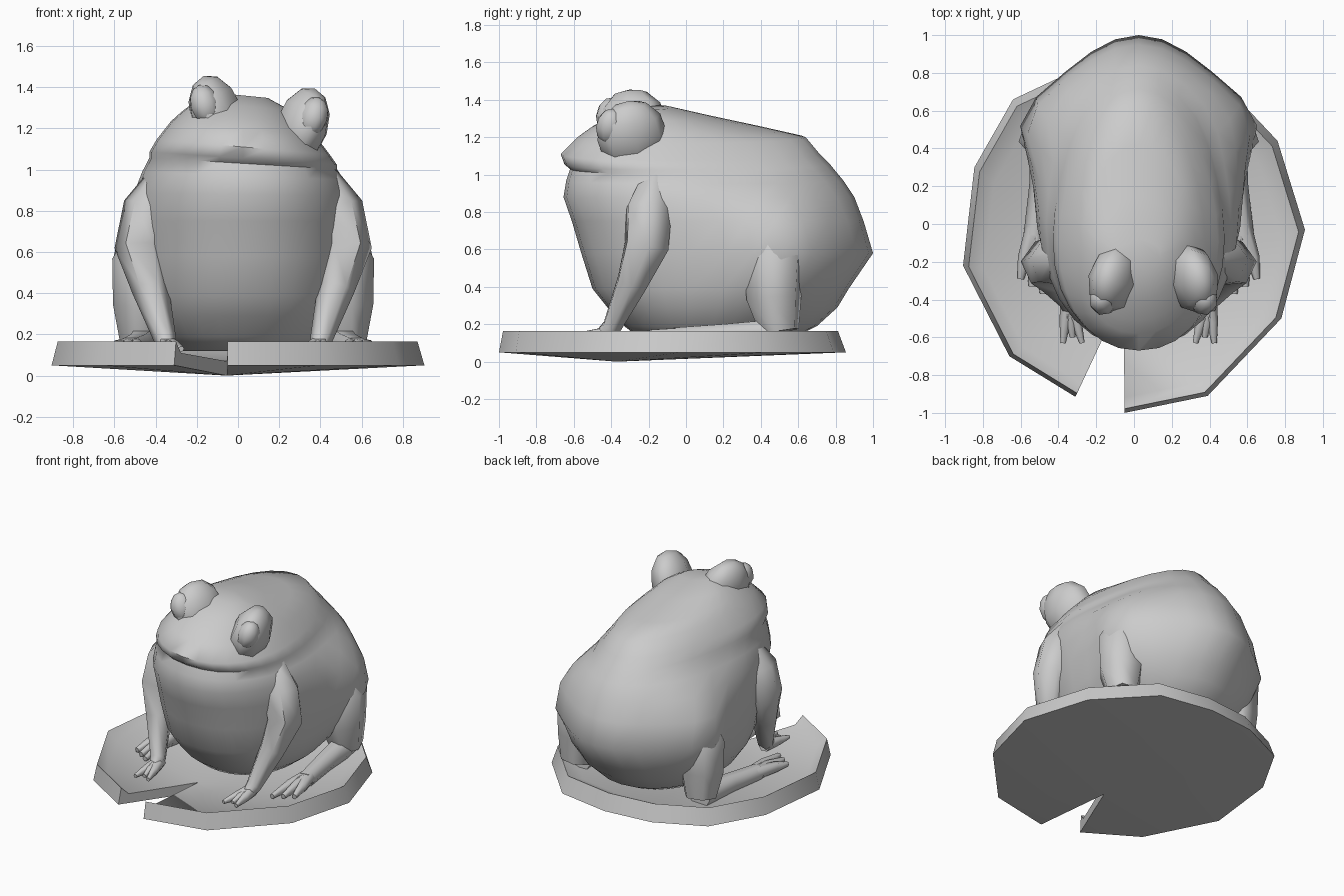
import bpy, bmesh
from math import sin, cos, pi, exp, radians, copysign
from mathutils import Vector

if "Cube" in bpy.data.objects:
    bpy.data.objects.remove(bpy.data.objects["Cube"])

grey = bpy.data.materials.new("plain_grey")
grey.use_nodes = True
grey.diffuse_color = (0.6, 0.6, 0.6, 1)
grey.node_tree.nodes["Principled BSDF"].inputs["Base Color"].default_value = (0.6, 0.6, 0.6, 1)

MID = 0.025   # the animal sits slightly to its left of the pad centre


def finish(obj, angle=60):
    obj.data.materials.clear()
    obj.data.materials.append(grey)
    bpy.ops.object.select_all(action='DESELECT')
    obj.select_set(True)
    bpy.context.view_layer.objects.active = obj
    bpy.ops.object.shade_smooth_by_angle(angle=radians(angle))
    return obj


def from_bmesh(name, bm, angle):
    bmesh.ops.recalc_face_normals(bm, faces=bm.faces)
    mesh = bpy.data.meshes.new(name)
    bm.to_mesh(mesh)
    bm.free()
    obj = bpy.data.objects.new(name, mesh)
    bpy.context.collection.objects.link(obj)
    return finish(obj, angle)


def limb(name, side, points):
    """Tapered tube through (x, y, z, radius) points, mirrored by side."""
    curve = bpy.data.curves.new(name, 'CURVE')
    curve.dimensions = '3D'
    curve.bevel_depth = 1
    curve.bevel_resolution = 1
    curve.use_fill_caps = True
    spline = curve.splines.new('POLY')
    spline.points.add(len(points) - 1)
    for p, (x, y, z, r) in zip(spline.points, points):
        p.co = (MID + side * x, y, z, 1)
        p.radius = r
    obj = bpy.data.objects.new(name, curve)
    bpy.context.collection.objects.link(obj)
    bpy.ops.object.select_all(action='DESELECT')
    obj.select_set(True)
    bpy.context.view_layer.objects.active = obj
    bpy.ops.object.convert(target='MESH')
    return finish(bpy.context.object)


def ball(name, centre, radii, rot):
    bpy.ops.mesh.primitive_uv_sphere_add(segments=8, ring_count=6,
                                         location=centre, rotation=rot)
    obj = bpy.context.object
    obj.name = name
    obj.scale = radii
    return finish(obj)


def power(value, p):
    return copysign(abs(value) ** p, value)


# Body: horizontal rings of (height, front y, widest y, back y, half width)
RINGS = [
    (0.12, -0.24, 0.15, 0.56, 0.32),
    (0.19, -0.33, 0.15, 0.70, 0.41),
    (0.29, -0.42, 0.17, 0.81, 0.48),
    (0.39, -0.50, 0.20, 0.87, 0.52),
    (0.58, -0.56, 0.22, 1.00, 0.55),
    (0.75, -0.61, 0.18, 0.95, 0.55),
    (0.88, -0.655, 0.08, 0.90, 0.53),
    (0.97, -0.64, 0.00, 0.84, 0.49),
    (1.03, -0.62, -0.05, 0.79, 0.455),
    (1.055, -0.65, -0.08, 0.77, 0.455),
    (1.11, -0.67, -0.10, 0.715, 0.42),
    (1.20, -0.58, -0.08, 0.64, 0.35),
    (1.25, -0.51, -0.10, 0.42, 0.30),
    (1.31, -0.40, -0.12, 0.14, 0.23),
    (1.36, -0.26, -0.16, -0.08, 0.12),
]
SIDES = 28
bm = bmesh.new()
loops = []
for z, front, wide, back, half in RINGS:
    lean = min(max((z - 0.85) / 0.3, 0), 1) * 0.1   # head rolls to one side
    loop = []
    for i in range(SIDES):
        a = 2 * pi * i / SIDES
        c, s = cos(a), sin(a)
        if s > 0:      # rump narrows to a point
            x, y = half * c, wide + power(s, 1.15) * (back - wide)
        else:          # chest and mouth are fuller
            x, y = half * power(c, 0.92), wide + power(s, 0.92) * (wide - front)
        # haunches swell out of the body
        swell = 0.14 * exp(-((y - 0.57) / 0.22) ** 2 - ((z - 0.6) / 0.33) ** 2)
        x += swell * max(-1, min(1, 3 * c))
        loop.append(bm.verts.new((MID + x, y, z - lean * x)))
    loops.append(loop)
for low, high in zip(loops, loops[1:]):
    for i in range(SIDES):
        j = (i + 1) % SIDES
        bm.faces.new((low[i], low[j], high[j], high[i]))
bm.faces.new(loops[0][::-1])
bm.faces.new(loops[-1])
from_bmesh("body", bm, 60)

# Eyes: a lump rising from the head, with an eyeball set into its front
for side, name, c in ((-1, "right", Vector((-0.105, -0.29, 1.27))),
                      (1, "left", Vector((0.31, -0.29, 1.21)))):
    ball(name + "_eye_lump", c, (0.13, 0.19, 0.195), (0.15, side * 0.3, side * 0.25))
    ball(name + "_eyeball", c + Vector((side * 0.055, -0.11, 0.045)),
         (0.075, 0.085, 0.1), (0, side * 0.3, side * 0.3))

# Legs, built for both sides
for side, name in ((-1, "right"), (1, "left")):
    limb(name + "_front_leg", side, [
        (0.38, -0.17, 0.97, 0.08), (0.45, -0.20, 0.81, 0.135), (0.495, -0.21, 0.62, 0.13),
        (0.45, -0.29, 0.42, 0.09), (0.38, -0.40, 0.18, 0.055), (0.365, -0.46, 0.13, 0.04)])
    for k in (-1, 0, 1):
        limb(name + "_finger", side, [
            (0.37, -0.40, 0.15, 0.045), (0.36 + 0.03 * k, -0.52, 0.14, 0.03),
            (0.35 + 0.05 * k, -0.63 + 0.03 * (k == 0), 0.13, 0.014)])
    limb(name + "_hind_leg", side, [
        (0.44, 0.46, 0.72, 0.10), (0.47, 0.47, 0.55, 0.17), (0.48, 0.47, 0.34, 0.155),
        (0.49, 0.50, 0.16, 0.11)])
    limb(name + "_hind_foot", side, [
        (0.48, 0.50, 0.15, 0.09), (0.51, 0.20, 0.14, 0.07), (0.55, -0.06, 0.13, 0.06)])
    for k in (-1, 0, 1):
        limb(name + "_toe", side, [
            (0.54, 0.02, 0.14, 0.05), (0.56 + 0.045 * k, -0.18, 0.14, 0.036),
            (0.565 + 0.06 * k, -0.33 + 0.04 * k, 0.125, 0.018)])

# Lily pad: raised rim, sunken floor and a wedge cut at the front
OUTLINE = [(-0.05, -1.0), (0.39, -0.91), (0.78, -0.5), (0.905, -0.03), (0.76, 0.44),
           (0.43, 0.79), (0.05, 0.855), (-0.3, 0.82), (-0.64, 0.66), (-0.845, 0.3),
           (-0.905, -0.22), (-0.66, -0.7), (-0.31, -0.915)]
bm = bmesh.new()
notch = Vector((-0.055, -0.37))
hub_low = bm.verts.new((notch.x, notch.y, 0))
hub_high = bm.verts.new((notch.x, notch.y, 0.07))
columns = []
for x, y in OUTLINE:
    columns.append([bm.verts.new((notch.x + (x - notch.x) * s, notch.y + (y - notch.y) * s, z))
                    for s, z in ((1, 0.05), (0.965, 0.165), (0.87, 0.11))])
for a, b in zip(columns, columns[1:]):
    bm.faces.new((hub_low, b[0], a[0]))
    bm.faces.new((a[0], b[0], b[1], a[1]))
    bm.faces.new((a[1], b[1], b[2], a[2]))
    bm.faces.new((a[2], b[2], hub_high))
for c in (columns[0], columns[-1]):
    bm.faces.new((hub_low, c[0], c[2], hub_high))
    bm.faces.new((c[0], c[1], c[2]))
from_bmesh("lily_pad", bm, 85)
